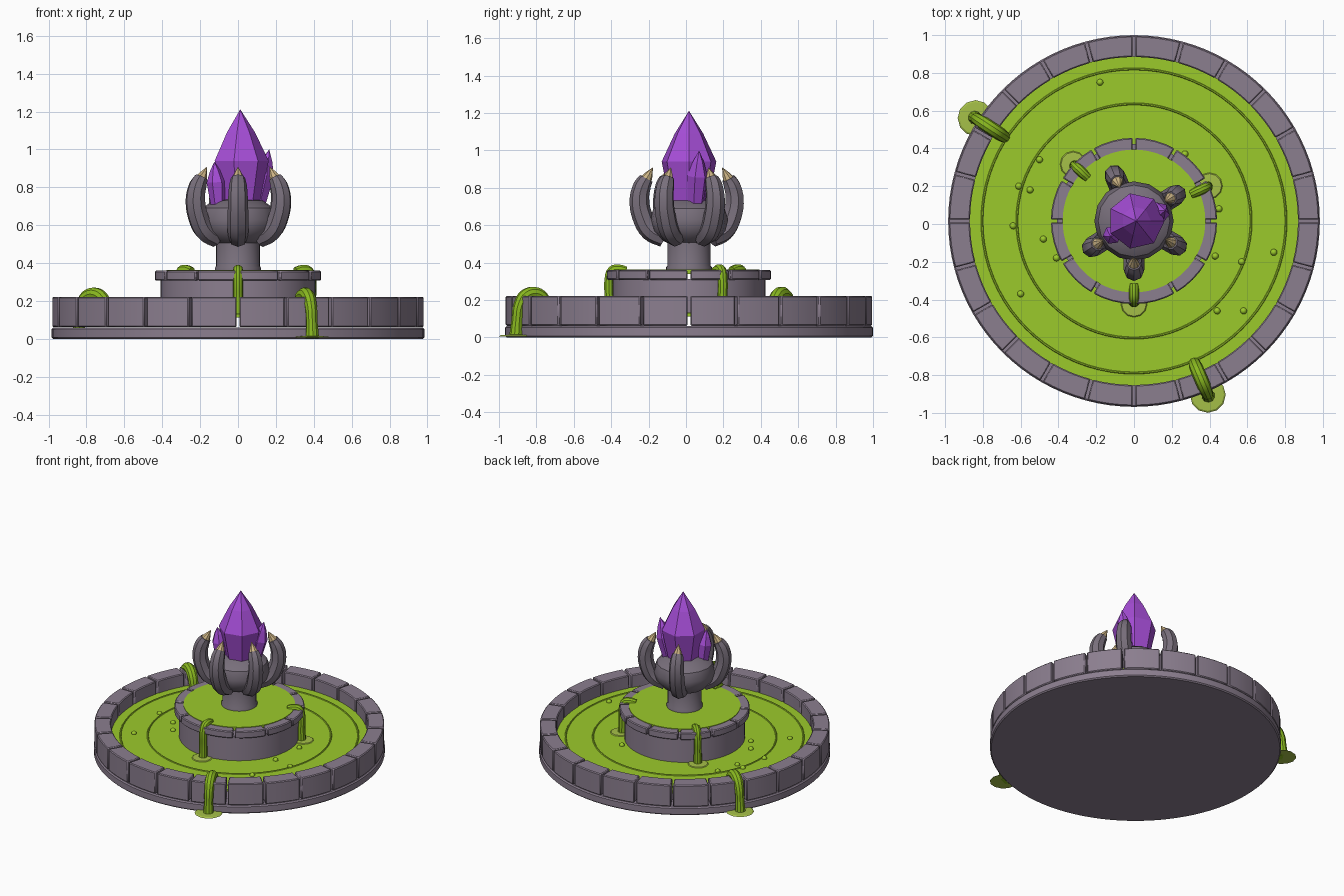
import bpy, bmesh, math
from math import sin, cos, radians, pi
from mathutils import Vector

if "Cube" in bpy.data.objects:
    bpy.data.objects.remove(bpy.data.objects["Cube"], do_unlink=True)

CENTRE = Vector((0, 0.016, 0))


def material(name, rgb):
    m = bpy.data.materials.new(name)
    m.use_nodes = True
    m.diffuse_color = (*rgb, 1)
    m.node_tree.nodes["Principled BSDF"].inputs["Base Color"].default_value = (*rgb, 1)
    return m


STONE = material("stone", (0.26, 0.21, 0.275))
DARK_STONE = material("dark stone", (0.19, 0.16, 0.2))
LIQUID = material("green liquid", (0.33, 0.59, 0.024))
STREAM = material("stream green", (0.25, 0.48, 0.014))
PUDDLE = material("pale green", (0.38, 0.53, 0.065))
CLAW = material("claw tan", (0.6, 0.45, 0.23))
CRYSTAL = material("purple crystal", (0.38, 0.075, 0.68))


def finish(ob, mat, smooth=True, bevel=0):
    ob.data.materials.clear()
    ob.data.materials.append(mat)
    if bevel:
        mod = ob.modifiers.new("bevel", "BEVEL")
        mod.width = bevel
        mod.segments = 1
        mod.limit_method = "ANGLE"
        mod.angle_limit = radians(40)
    bpy.ops.object.select_all(action="DESELECT")
    ob.select_set(True)
    bpy.context.view_layer.objects.active = ob
    if smooth:
        bpy.ops.object.shade_smooth_by_angle(angle=radians(35))
    return ob


def from_bmesh(name, bm, mat, smooth=True, bevel=0):
    bmesh.ops.recalc_face_normals(bm, faces=bm.faces[:])
    me = bpy.data.meshes.new(name)
    bm.to_mesh(me)
    bm.free()
    ob = bpy.data.objects.new(name, me)
    bpy.context.collection.objects.link(ob)
    ob.location = CENTRE
    return finish(ob, mat, smooth, bevel)


def lathe(name, profile, sides, mat, smooth=True, bevel=0):
    """Solid of revolution from (radius, height) points, capped at both ends."""
    bm = bmesh.new()
    rings = []
    for r, z in profile:
        if r == 0:
            rings.append([bm.verts.new((0, 0, z))] * sides)
        else:
            rings.append([bm.verts.new((r * cos(2 * pi * i / sides), r * sin(2 * pi * i / sides), z))
                          for i in range(sides)])
    for low, high in zip(rings, rings[1:]):
        for i in range(sides):
            j = (i + 1) % sides
            bm.faces.new(list(dict.fromkeys((low[i], low[j], high[j], high[i]))))
    for ring in (rings[0], rings[-1]):
        if ring[0] is not ring[1]:
            bm.faces.new(ring)
    return from_bmesh(name, bm, mat, smooth, bevel)


def block_ring(name, count, r_in, r_out, z0, z1, gap, mat, steps=4):
    """Ring of separate curved blocks with parallel-sided gaps."""
    bm = bmesh.new()
    for b in range(count):
        sections = []
        for s in range(steps + 1):
            section = []
            for r, z in ((r_in, z0), (r_out, z0), (r_out, z1), (r_in, z1)):
                trim = gap / (2 * r)
                a = 2 * pi * b / count + trim + (2 * pi / count - 2 * trim) * s / steps
                section.append(bm.verts.new((r * cos(a), r * sin(a), z)))
            sections.append(section)
        for p, q in zip(sections, sections[1:]):
            for i in range(4):
                j = (i + 1) % 4
                bm.faces.new((p[i], p[j], q[j], q[i]))
        bm.faces.new(sections[0])
        bm.faces.new(sections[-1])
    return from_bmesh(name, bm, mat, True, 0.006)


def radial(angle, r, z):
    a = radians(angle)
    return CENTRE + Vector((r * cos(a), r * sin(a), z))


def tube(name, angle, path, thickness, mat, resolution):
    """Round tube along (radius, height, thickness factor) points at one angle."""
    cu = bpy.data.curves.new(name, "CURVE")
    cu.dimensions = "3D"
    cu.bevel_depth = thickness
    cu.bevel_resolution = resolution
    cu.resolution_u = 4
    cu.use_fill_caps = True
    sp = cu.splines.new("BEZIER")
    sp.bezier_points.add(len(path) - 1)
    for p, (r, z, f) in zip(sp.bezier_points, path):
        p.co = radial(angle, r, z)
        p.radius = f
        p.handle_left_type = p.handle_right_type = "AUTO"
    ob = bpy.data.objects.new(name, cu)
    bpy.context.collection.objects.link(ob)
    bpy.ops.object.select_all(action="DESELECT")
    ob.select_set(True)
    bpy.context.view_layer.objects.active = ob
    bpy.ops.object.convert(target="MESH")
    return finish(bpy.context.view_layer.objects.active, mat)


def aim(ob, start, end):
    ob.location = start
    ob.rotation_mode = "QUATERNION"
    ob.rotation_quaternion = (end - start).to_track_quat("Z", "Y")


# Basin: foot slab, rim blocks, pool
lathe("base_slab", [(0.984, 0), (0.984, 0.06)], 96, STONE, bevel=0.008)
block_ring("basin_rim", 24, 0.868, 0.98, 0.062, 0.222, 0.014, STONE)
lathe("pool_liquid", [(0.872, 0.112), (0.872, 0.128)], 96, LIQUID)
for i, r in enumerate((0.805, 0.62)):
    bpy.ops.mesh.primitive_torus_add(major_radius=r, minor_radius=0.006, major_segments=80,
                                     minor_segments=6, location=CENTRE + Vector((0, 0, 0.128)))
    ripple = bpy.context.object
    ripple.name = f"ripple_{i}"
    finish(ripple, LIQUID)

# Pedestal tier
lathe("pedestal_drum", [(0.408, 0.115), (0.408, 0.312)], 64, STONE)
block_ring("pedestal_rim", 12, 0.365, 0.44, 0.308, 0.36, 0.014, STONE)
lathe("upper_liquid", [(0.378, 0.34), (0.378, 0.364)], 64, LIQUID)
lathe("column", [(0.122, 0.35), (0.122, 0.375), (0.115, 0.385), (0.115, 0.54)], 32, DARK_STONE)

# Palm and clawed fingers
lathe("palm", [(0.1, 0.5), (0.15, 0.52), (0.195, 0.57), (0.21, 0.63), (0.19, 0.69), (0.13, 0.73),
               (0, 0.745)], 16, DARK_STONE)
finger_path = [(0.13, 0.53, 1), (0.205, 0.57, 1.1), (0.25, 0.65, 1.1), (0.265, 0.74, 1.05),
               (0.25, 0.81, 0.95), (0.228, 0.85, 0.75)]
for i, angle in enumerate((113, 32, -30, -90, -148)):
    tube(f"finger_{i}", angle, finger_path, 0.05, DARK_STONE, 2)
    claw = lathe(f"claw_{i}", [(0.034, 0), (0.022, 0.035), (0, 0.08)], 8, CLAW)
    aim(claw, radial(angle, 0.232, 0.84), radial(angle, 0.198, 0.9))

# Crystals
main = lathe("main_crystal", [(0.1, 0.7), (0.15, 0.94), (0.078, 1.09), (0, 1.212)], 7, CRYSTAL, False)
main.location.x = 0.012
for name, start, end, width in (("crystal_left", (0.1, 0.05, 0.7), (0.165, 0.07, 1), 0.056),
                                ("crystal_right", (-0.105, -0.05, 0.7), (-0.125, -0.065, 0.935), 0.05)):
    a, b = Vector(start), Vector(end)
    h = (b - a).length
    shard = lathe(name, [(width * 0.75, 0), (width, h * 0.55), (width * 0.55, h * 0.8), (0, h)],
                  6, CRYSTAL, False)
    aim(shard, a, b)


# Overflowing streams with their puddles
def stream(name, angle, path, thickness, puddle_r, puddle_z, puddle_size):
    tube(name + "_stream", angle, path, thickness, STREAM, 3)
    puddle = lathe(name + "_puddle", [(puddle_size, 0), (puddle_size * 0.9, 0.007), (0, 0.01)], 12, PUDDLE)
    puddle.location = radial(angle, puddle_r, puddle_z)


inner_path = [(0.335, 0.355, 0.9), (0.375, 0.364, 1), (0.41, 0.357, 1), (0.426, 0.31, 1),
              (0.426, 0.22, 1), (0.428, 0.125, 1.1)]
outer_path = [(0.82, 0.125, 0.9), (0.845, 0.2, 1), (0.89, 0.234, 1), (0.95, 0.222, 1), (0.985, 0.17, 0.9),
              (0.998, 0.09, 0.85), (1.005, 0.006, 1)]
for i, angle in enumerate((-90, 25, 137)):
    stream(f"inner_{i}", angle, inner_path, 0.027, 0.44, 0.126, 0.072)
for i, angle in enumerate((-67, 147)):
    stream(f"outer_{i}", angle, outer_path, 0.036, 1.0, 0.006, 0.095)

# Bubbles on the pool
for i, (x, y) in enumerate([(-.18, .75), (-.5, .34), (-.61, .2), (-.55, .18), (-.64, -.01), (-.48, -.08),
                            (-.41, -.18), (-.6, -.37), (.27, .37), (.45, .08), (.43, -.17), (.57, -.2),
                            (.74, -.15), (.44, -.46), (.58, -.46)]):
    bpy.ops.mesh.primitive_uv_sphere_add(segments=12, ring_count=8, radius=0.018, location=(x, y, 0.13))
    bubble = bpy.context.object
    bubble.name = f"bubble_{i}"
    finish(bubble, LIQUID)
